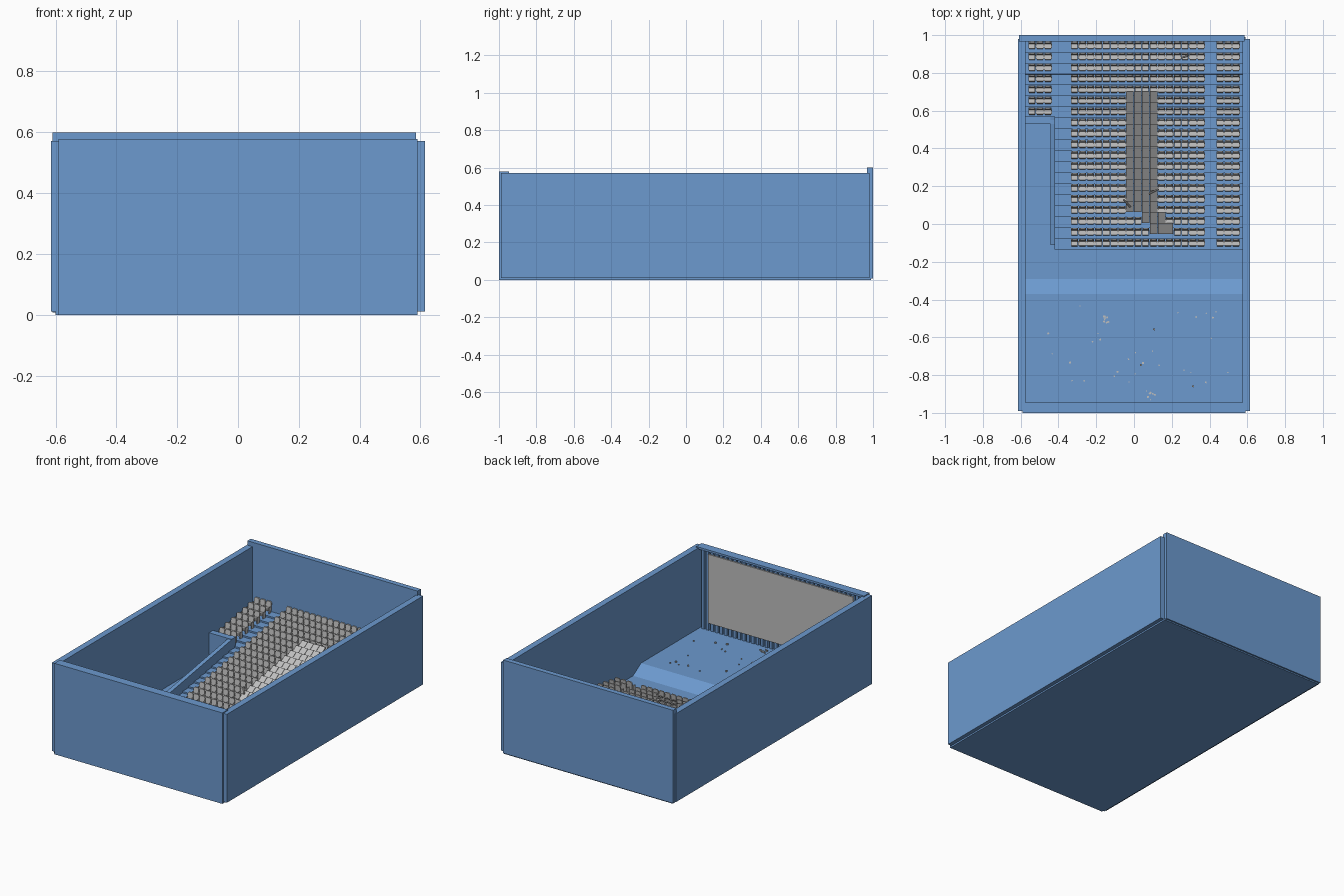
import bpy, bmesh, math, random
from mathutils import Matrix, Vector

if "Cube" in bpy.data.objects:
    bpy.data.objects.remove(bpy.data.objects["Cube"])

random.seed(4)


def material(name, rgb):
    m = bpy.data.materials.new(name)
    m.diffuse_color = (*rgb, 1)
    m.use_nodes = True
    m.node_tree.nodes["Principled BSDF"].inputs["Base Color"].default_value = m.diffuse_color
    return m


BLUE = material("wall_blue", (0.15, 0.32, 0.62))
GREY = material("seat_grey", (0.52, 0.52, 0.52))


def finish(name, bm, mat):
    bmesh.ops.recalc_face_normals(bm, faces=bm.faces)
    me = bpy.data.meshes.new(name)
    bm.to_mesh(me)
    bm.free()
    me.materials.append(mat)
    ob = bpy.data.objects.new(name, me)
    bpy.context.collection.objects.link(ob)
    return ob


def add_box(bm, x0, x1, y0, y1, z0, z1):
    mid = Vector(((x0 + x1) / 2, (y0 + y1) / 2, (z0 + z1) / 2))
    bmesh.ops.create_cube(bm, size=1, matrix=Matrix.Translation(mid)
                          @ Matrix.Diagonal((x1 - x0, y1 - y0, z1 - z0, 1)))


def box(name, mat, *dims):
    bm = bmesh.new()
    add_box(bm, *dims)
    return finish(name, bm, mat)


def add_prism(bm, x0, x1, pts):
    """Extrude a closed (y, z) profile from x0 to x1."""
    a = [bm.verts.new((x0, y, z)) for y, z in pts]
    b = [bm.verts.new((x1, y, z)) for y, z in pts]
    n = len(pts)
    bm.faces.new(a)
    bm.faces.new(b[::-1])
    for i in range(n):
        j = (i + 1) % n
        bm.faces.new((a[i], b[i], b[j], a[j]))


def prism(name, mat, x0, x1, pts):
    bm = bmesh.new()
    add_prism(bm, x0, x1, pts)
    return finish(name, bm, mat)


# Shell: floor, four walls, trim over the screen
box("floor", BLUE, -0.6, 0.59, -0.99, 0.99, 0, 0.01)
box("front_wall", BLUE, -0.59, 0.59, -1, -0.975, 0, 0.575)
box("front_wall_cap", BLUE, -0.59, 0.59, -1, -0.945, 0.565, 0.578)
box("left_wall", BLUE, -0.615, -0.575, -0.99, 0.98, 0.01, 0.572)
box("right_wall", BLUE, 0.575, 0.615, -0.99, 0.98, 0.01, 0.572)
box("back_wall", BLUE, -0.61, 0.585, 0.967, 1, 0.008, 0.6)

# Raised stage with a ramp towards the seats
prism("stage", BLUE, -0.58, 0.58,
      [(-0.98, 0.008), (-0.98, 0.06), (-0.37, 0.06), (-0.29, 0.01)])

# Pleated curtain and screen
bm = bmesh.new()
count = 36
for i in range(count):
    x = -0.574 + 1.148 * i / count
    add_box(bm, x, x + 0.02, -0.976, -0.957, 0.06, 0.565)
finish("curtain_pleats", bm, BLUE)
box("screen", GREY, -0.51, 0.51, -0.957, -0.949, 0.11, 0.548)

# Stepped seating
ROWS, PITCH, FIRST, RISE = 19, 0.05805, -0.098, 0.0097


def row_y(r):
    return FIRST + r * PITCH


def row_z(r):
    return 0.02 + r * RISE


def step_profile(r0):
    pts = [(row_y(r0) - 0.038, 0.008)]
    for r in range(r0, ROWS):
        pts += [(row_y(r) - 0.038, row_z(r)), (row_y(r) + 0.02, row_z(r))]
    return pts + [(row_y(ROWS - 1) + 0.02, 0.008)]


prism("main_steps", BLUE, -0.42, 0.58, step_profile(0))
prism("rear_left_steps", BLUE, -0.58, -0.42, step_profile(12))

# Parapet around the sunken entrance
prism("sloped_parapet", BLUE, -0.443, -0.417,
      [(-0.11, 0.008), (-0.11, 0.085), (0.57, 0.195), (0.57, 0.008)])
box("parapet_return", BLUE, -0.58, -0.417, 0.53, 0.57, 0.008, 0.192)

# Seats
W = 0.0418


def add_seat(bm, x, y, z):
    h = W / 2
    # cushion
    add_prism(bm, x - h + 0.005, x + h - 0.005,
              [(y - 0.021, z + 0.018), (y - 0.021, z + 0.029),
               (y - 0.017, z + 0.033), (y + 0.008, z + 0.03), (y + 0.008, z + 0.018)])
    # leaning back with chamfered top corners
    front, back = [], []
    for px, pz in ((-1, 0.012), (1, 0.012), (1, 0.058), (0.65, 0.066),
                   (-0.65, 0.066), (-1, 0.058)):
        lean = 0.14 * pz
        vx = x + px * (h - 0.0025)
        front.append(bm.verts.new((vx, y + 0.002 + lean, z + pz)))
        back.append(bm.verts.new((vx, y + 0.01 + lean, z + pz)))
    bm.faces.new(front)
    bm.faces.new(back[::-1])
    for i in range(6):
        j = (i + 1) % 6
        bm.faces.new((front[i], back[i], back[j], front[j]))
    # armrests reaching the floor
    for s in (-1, 1):
        ax = x + s * (h - 0.0025)
        add_box(bm, ax - 0.002, ax + 0.002, y - 0.016, y + 0.008, z, z + 0.039)


def tilted_columns(r):
    """Seat columns of the centre block replaced by tilted panels."""
    if 3 <= r <= 13:
        return range(7, 11)
    return {2: range(9, 12), 1: range(10, 13)}.get(r, ())


centre, left, right, panels = (bmesh.new() for _ in range(4))
for r in range(ROWS):
    y, z = row_y(r), row_z(r)
    for k in range(17):
        x = -0.335 + W * (k + 0.5)
        if k in tilted_columns(r):
            add_prism(panels, x - W / 2 + 0.001, x + W / 2 - 0.001,
                      [(y - 0.012, z + 0.03), (y - 0.012, z + 0.038),
                       (y + 0.046, z + 0.075), (y + 0.046, z + 0.066)])
            add_box(panels, x - 0.015, x + 0.015, y - 0.005, y + 0.012, z, z + 0.04)
        else:
            add_seat(centre, x, y, z)
    for k in range(3):
        add_seat(right, 0.435 + W * (k + 0.5), y, z)
        if r >= 12:
            add_seat(left, -0.56 + W * (k + 0.5), y, z)
finish("centre_seats", centre, GREY)
finish("right_seats", right, GREY)
finish("rear_left_seats", left, GREY)
finish("tilted_panels", panels, GREY)

# Loose rods lying on the seats
bm = bmesh.new()
for a, b in (((-0.055, 0.13, 0.14), (-0.02, 0.09, 0.12)),
             ((0.08, 0.16, 0.155), (0.13, 0.185, 0.165)),
             ((0.25, 0.88, 0.255), (0.285, 0.89, 0.262))):
    a, b = Vector(a), Vector(b)
    d = b - a
    bmesh.ops.create_cone(bm, cap_ends=True, segments=8, radius1=0.005, radius2=0.005,
                          depth=d.length, matrix=Matrix.Translation((a + b) / 2)
                          @ d.to_track_quat('Z', 'Y').to_matrix().to_4x4())
finish("loose_rods", bm, GREY)

# Small debris on the stage
bm = bmesh.new()
spots = [(random.uniform(-0.5, 0.5), random.uniform(-0.88, -0.4)) for _ in range(32)]
for cx, cy in ((-0.16, -0.5), (0.09, -0.9)):
    spots += [(random.gauss(cx, 0.012), random.gauss(cy, 0.012)) for _ in range(7)]
for x, y in spots:
    bmesh.ops.create_cube(bm, size=random.uniform(0.005, 0.01),
                          matrix=Matrix.Translation((x, y, 0.063))
                          @ Matrix.Rotation(random.uniform(0, math.pi), 4, 'Z'))
finish("stage_debris", bm, GREY)
